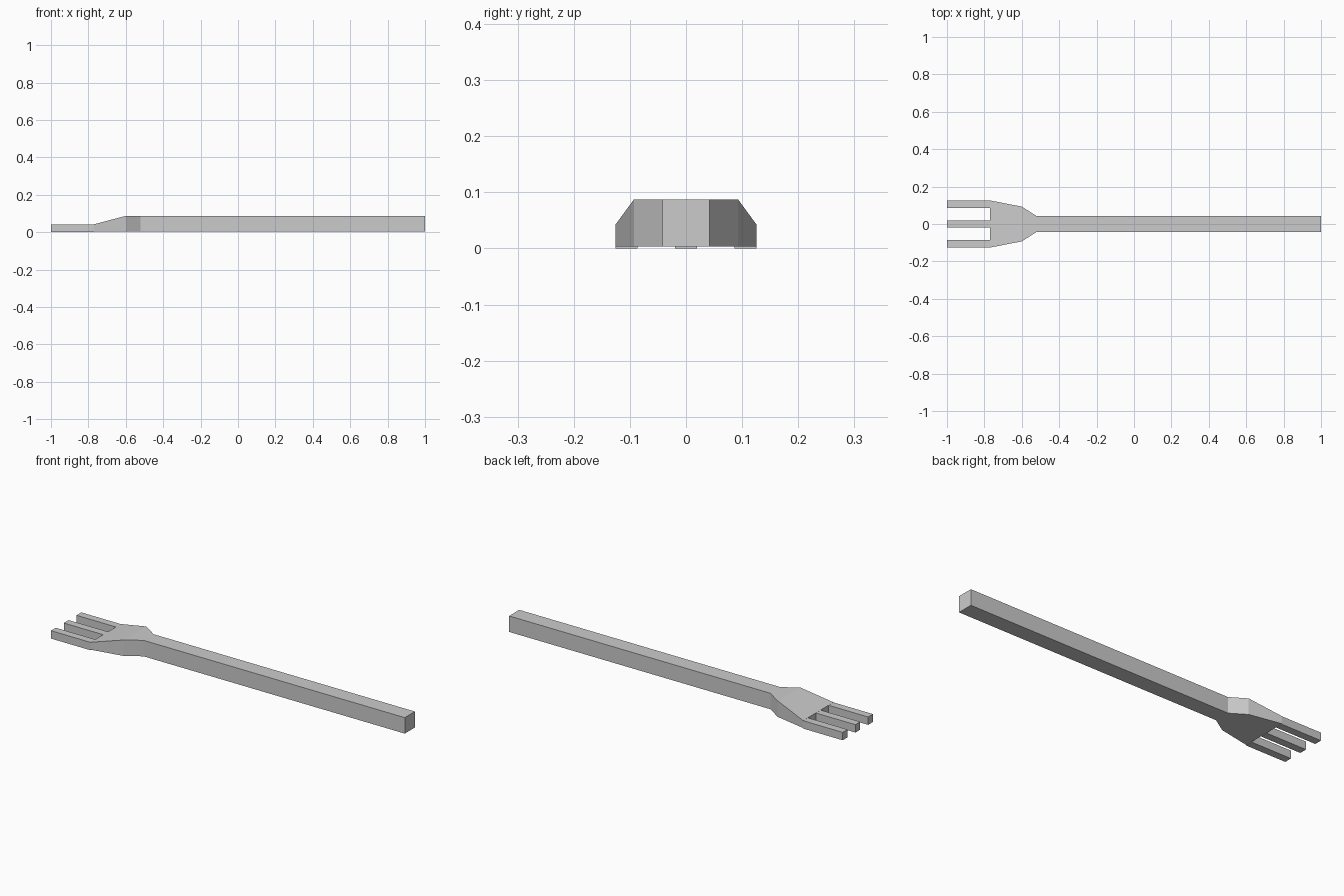
import bpy, bmesh

if "Cube" in bpy.data.objects:
    bpy.data.objects.remove(bpy.data.objects["Cube"])


def make_object(name, bm):
    bmesh.ops.recalc_face_normals(bm, faces=bm.faces[:])
    mesh = bpy.data.meshes.new(name)
    bm.to_mesh(mesh)
    bm.free()
    obj = bpy.data.objects.new(name, mesh)
    bpy.context.collection.objects.link(obj)
    return obj


def loft(name, stations, bottom, y=0.0):
    """Rectangular sections (x, half width, top) joined along x."""
    bm = bmesh.new()
    rings = [[bm.verts.new(p) for p in ((x, y - w, bottom), (x, y + w, bottom),
                                        (x, y + w, top), (x, y - w, top))]
             for x, w, top in stations]
    for a, b in zip(rings, rings[1:]):
        for i in range(4):
            j = (i + 1) % 4
            bm.faces.new((a[i], a[j], b[j], b[i]))
    bm.faces.new(rings[0])
    bm.faces.new(rings[-1])
    return make_object(name, bm)


# Handle flaring into the thinner, wider head
loft("handle_and_head", [(-0.77, 0.126, 0.042), (-0.60, 0.093, 0.087),
                         (-0.52, 0.042, 0.087), (1.0, 0.042, 0.087)], 0.003)

# Three square tines, sitting slightly lower than the head
for label, y in (("right", -0.106), ("middle", 0.0), ("left", 0.106)):
    loft(f"{label}_tine", [(-1.0, 0.020, 0.0415), (-0.77, 0.020, 0.0415)], 0.0, y)
